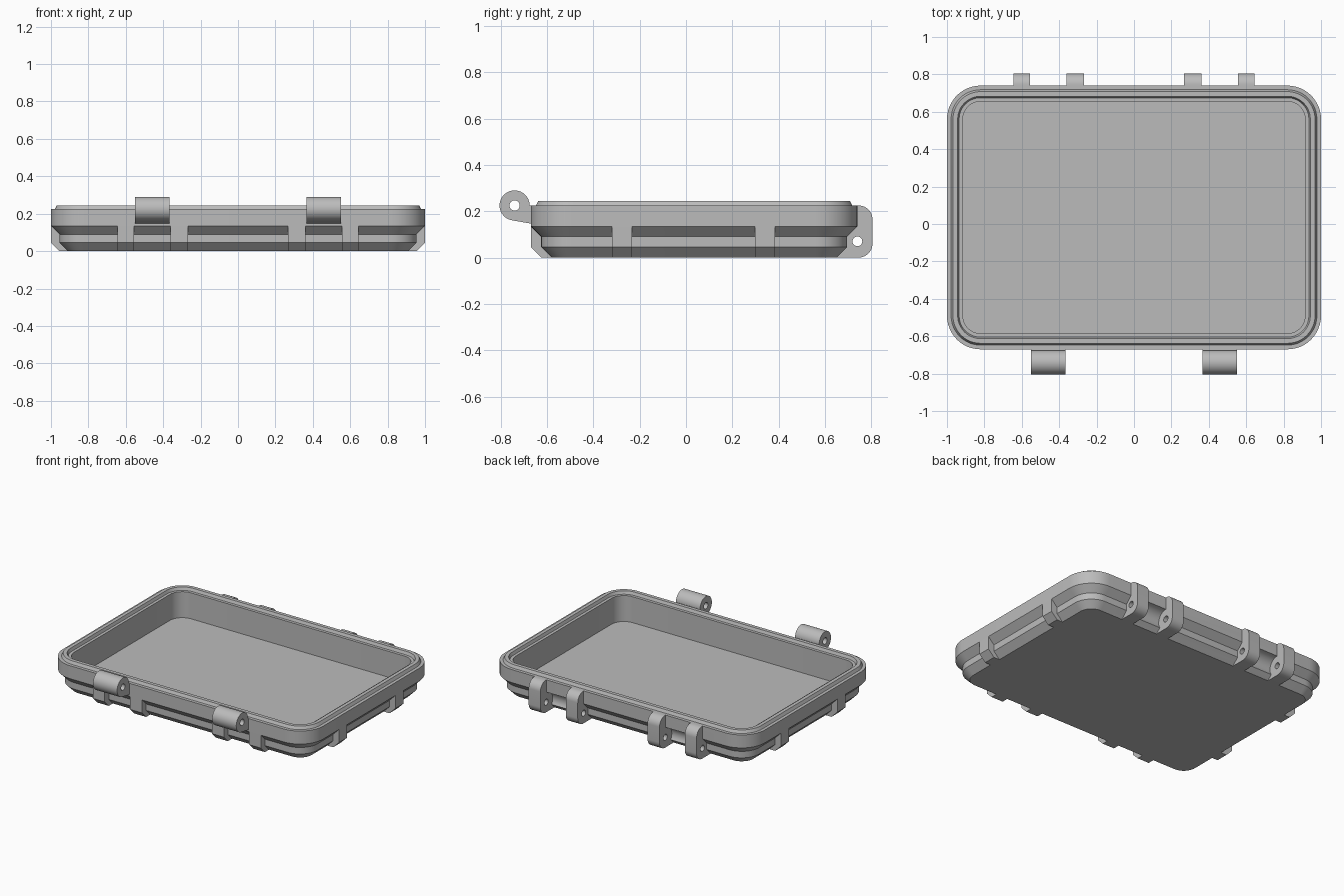
import bpy
import bmesh
from math import radians, cos, sin
from mathutils import Vector, Matrix

cube = bpy.data.objects.get("Cube")
if cube:
    bpy.data.objects.remove(cube, do_unlink=True)

grey = bpy.data.materials.new("plain grey")
grey.use_nodes = True
grey.diffuse_color = (0.5, 0.5, 0.5, 1)
grey.node_tree.nodes["Principled BSDF"].inputs["Base Color"].default_value = (0.5, 0.5, 0.5, 1)

HALF_X, HALF_Y, RADIUS, MID_Y = 1.0, 0.705, 0.18, 0.035
FRONT, BACK = Vector((0, -1, 0)), Vector((0, 1, 0))
LEFT, RIGHT = Vector((1, 0, 0)), Vector((-1, 0, 0))


def finish(name, bm):
    bmesh.ops.recalc_face_normals(bm, faces=bm.faces)
    mesh = bpy.data.meshes.new(name)
    bm.to_mesh(mesh)
    bm.free()
    mesh.materials.append(grey)
    ob = bpy.data.objects.new(name, mesh)
    bpy.context.collection.objects.link(ob)
    return ob


def select(ob):
    bpy.ops.object.select_all(action='DESELECT')
    ob.select_set(True)
    bpy.context.view_layer.objects.active = ob


def smooth(ob):
    select(ob)
    bpy.ops.object.shade_smooth_by_angle(angle=radians(25))


def arc(u, z, r, start, end, steps=12):
    """Points (u, z) on an arc, angles in degrees."""
    angles = [radians(start + (end - start) * i / steps) for i in range(steps + 1)]
    return [(u + r * cos(a), z + r * sin(a)) for a in angles]


def prism(name, profile, out, lo, hi):
    """Extrude an (outward distance, height) profile along a wall."""
    along = Vector((abs(out.y), abs(out.x), 0))
    bm = bmesh.new()
    ends = [[bm.verts.new(out * u + along * t + Vector((0, 0, z))) for u, z in profile]
            for t in (lo, hi)]
    for end in ends:
        bm.faces.new(end)
    for i in range(len(profile)):
        bm.faces.new((ends[0][i - 1], ends[0][i], ends[1][i], ends[1][i - 1]))
    return finish(name, bm)


def bore(ob, out, u, z, r, lo, hi):
    """Cut a round hole running along x."""
    cutter = prism("bore_cutter", arc(u, z, r, 0, 352.5, 47), out, lo, hi)
    cutter.hide_render = True
    mod = ob.modifiers.new("bore", 'BOOLEAN')
    mod.operation, mod.solver, mod.object = 'DIFFERENCE', 'EXACT', cutter
    select(ob)
    bpy.ops.object.modifier_apply(modifier=mod.name)
    bpy.data.objects.remove(cutter, do_unlink=True)


def ring(bm, inset, z):
    """Rounded rectangle loop, inset from the outer wall."""
    r = RADIUS - inset
    verts = []
    for k, (sx, sy) in enumerate(((1, 1), (-1, 1), (-1, -1), (1, -1))):
        cx, cy = sx * (HALF_X - RADIUS), MID_Y + sy * (HALF_Y - RADIUS)
        verts += [bm.verts.new((x, y, z)) for x, y in arc(cx, cy, r, 90 * k, 90 * k + 90)]
    return verts


# Tray: one section swept round, from underside over the rim to the floor
section = [(0.09, 0), (0.045, 0.045), (0.045, 0.09), (0, 0.135), (0, 0.225),
           (0.022, 0.225), (0.032, 0.245), (0.057, 0.245), (0.065, 0.225),
           (0.085, 0.225), (0.085, 0.045)]
bm = bmesh.new()
loops = [ring(bm, d, z) for d, z in section]
for a, b in zip(loops, loops[1:]):
    for i in range(len(a)):
        bm.faces.new((a[i - 1], a[i], b[i], b[i - 1]))
bm.faces.new(loops[0])
bm.faces.new(loops[-1])
tray = finish("tray", bm)

# Round clearance in the back wall between each pair of hinge lugs
for lo, hi in ((-0.555, -0.36), (0.36, 0.555)):
    bore(tray, BACK, 0.74, 0.07, 0.07, lo, hi)
smooth(tray)


# Ribs under the rim on the front and both sides
def rib(name, out, wall, lo, hi):
    shape = [(0, 0.135), (0, 0.045), (0.045, 0), (0.09, 0), (0.06, 0.135)]
    prism(name, [(wall - d, z) for d, z in shape], out, lo, hi)


spans = ((-0.645, -0.555), (-0.36, -0.268), (0.268, 0.36), (0.555, 0.645))
for n, (lo, hi) in enumerate(spans):
    rib(f"front_rib_{n + 1}", FRONT, HALF_Y - MID_Y, lo, hi)
for side, out in (("left", LEFT), ("right", RIGHT)):
    for n, lo in enumerate((-0.32, 0.298)):
        rib(f"{side}_rib_{n + 1}", out, HALF_X, lo, lo + 0.087)

# Hinge lugs on the back, each with a pin hole
lug_shape = ([(0.645, 0)] + arc(0.745, 0.06, 0.06, -90, 0) + arc(0.745, 0.165, 0.06, 0, 90)
             + [(0.735, 0.225), (0.72, 0.15), (0.68, 0.1), (0.68, 0.04)])
for n, (lo, hi) in enumerate(spans):
    lug = prism(f"hinge_lug_{n + 1}", lug_shape, BACK, lo, hi)
    bore(lug, BACK, 0.74, 0.07, 0.021, lo - 0.1, hi + 0.1)
    smooth(lug)

# Latch barrels on the front, with a short arm into the wall
barrel_shape = arc(0.74, 0.225, 0.065, 180, -80, 36) + [(0.66, 0.145), (0.66, 0.225)]
for side, lo in (("right", -0.55), ("left", 0.365)):
    barrel = prism(f"{side}_latch_barrel", barrel_shape, FRONT, lo, lo + 0.185)
    bore(barrel, FRONT, 0.74, 0.225, 0.022, lo - 0.1, lo + 0.285)
    smooth(barrel)
